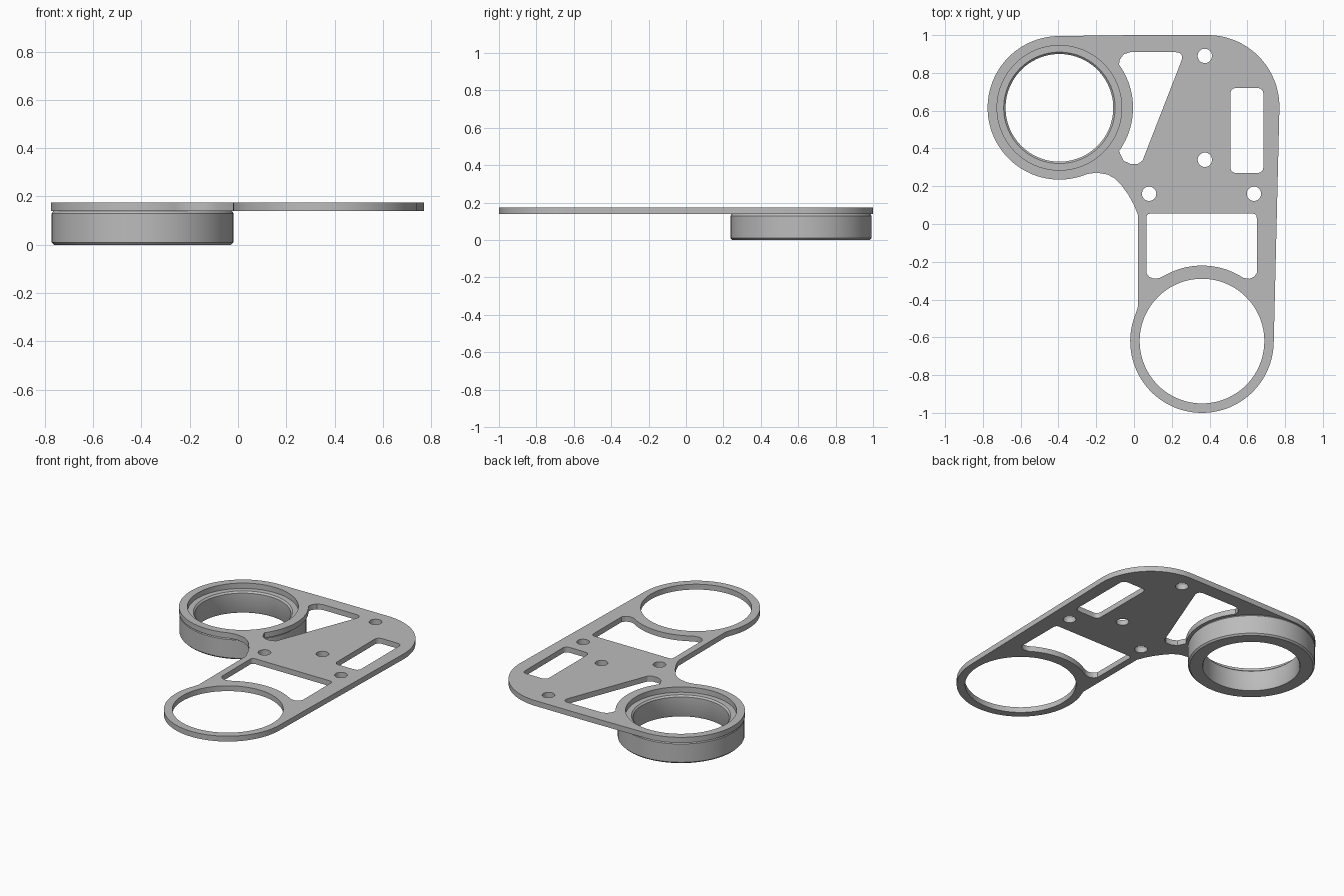
import bpy, bmesh
from math import sin, cos, pi, radians, atan2, degrees
from mathutils import Vector

cube = bpy.data.objects.get("Cube")
if cube:
    bpy.data.objects.remove(cube)

grey = bpy.data.materials.new("light grey")
grey.use_nodes = True
colour = (0.5, 0.5, 0.5, 1)
grey.diffuse_color = colour
grey.node_tree.nodes["Principled BSDF"].inputs["Base Color"].default_value = colour

UPPER, LOWER = (-0.395, 0.615), (0.36, -0.62)   # centres of the two round mounts
BOTTOM, TOP = 0.14, 0.175                       # plate faces


def arc(c, r, a0, a1, n=32):
    """Points along an arc, angles in degrees."""
    return [(c[0] + r * cos(radians(a0 + (a1 - a0) * i / n)),
             c[1] + r * sin(radians(a0 + (a1 - a0) * i / n))) for i in range(n + 1)]


def circle(c, r, n=96):
    return arc(c, r, 0, 360, n)[:-1]


def rounded(corners, r, n=6):
    """Round every corner of a polygon with a quadratic blend."""
    out = []
    for i, p in enumerate(corners):
        p = Vector(p)
        a = p + (Vector(corners[i - 1]) - p).normalized() * r
        b = p + (Vector(corners[(i + 1) % len(corners)]) - p).normalized() * r
        for k in range(n + 1):
            t = k / n
            out.append(tuple(a * (1 - t) ** 2 + p * 2 * t * (1 - t) + b * t * t))
    return out


def smooth(obj):
    bpy.ops.object.select_all(action='DESELECT')
    obj.select_set(True)
    bpy.context.view_layer.objects.active = obj
    bpy.ops.object.shade_smooth_by_angle(angle=radians(30))


def plate(name, loops):
    """Filled outline with holes, extruded to the plate thickness."""
    curve = bpy.data.curves.new(name, 'CURVE')
    curve.dimensions = '2D'
    curve.fill_mode = 'BOTH'
    curve.extrude = (TOP - BOTTOM) / 2
    for pts in loops:
        s = curve.splines.new('POLY')
        s.points.add(len(pts) - 1)
        for sp, p in zip(s.points, pts):
            sp.co = (p[0], p[1], 0, 1)
        s.use_cyclic_u = True
    temp = bpy.data.objects.new(name + " outline", curve)
    bpy.context.collection.objects.link(temp)
    bpy.context.view_layer.update()
    deps = bpy.context.evaluated_depsgraph_get()
    mesh = bpy.data.meshes.new_from_object(temp.evaluated_get(deps))
    bpy.data.objects.remove(temp)
    bm = bmesh.new()
    bm.from_mesh(mesh)
    bmesh.ops.remove_doubles(bm, verts=bm.verts, dist=0.0005)
    bmesh.ops.recalc_face_normals(bm, faces=bm.faces)
    bm.to_mesh(mesh)
    bm.free()
    mesh.materials.clear()
    mesh.materials.append(grey)
    obj = bpy.data.objects.new(name, mesh)
    obj.location.z = (TOP + BOTTOM) / 2
    bpy.context.collection.objects.link(obj)
    smooth(obj)
    return obj


def lathe(name, centre, profile, n=96):
    """Closed radius/height profile turned round a vertical axis."""
    bm = bmesh.new()
    rings = [[bm.verts.new((r * cos(2 * pi * i / n), r * sin(2 * pi * i / n), z))
              for i in range(n)] for r, z in profile]
    for k, ring in enumerate(rings):
        nxt = rings[(k + 1) % len(rings)]
        for i in range(n):
            j = (i + 1) % n
            bm.faces.new((ring[i], ring[j], nxt[j], nxt[i]))
    bmesh.ops.recalc_face_normals(bm, faces=bm.faces)
    mesh = bpy.data.meshes.new(name)
    bm.to_mesh(mesh)
    bm.free()
    mesh.materials.append(grey)
    obj = bpy.data.objects.new(name, mesh)
    obj.location = (*centre, 0)
    bpy.context.collection.objects.link(obj)
    smooth(obj)
    return obj


# Outer outline, clockwise from the top of the upper mount
outline = (
    [(0.0, 1.0)]
    + arc((0.39, 0.62), 0.38, 90, 0)
    + arc(LOWER, 0.38, 0, -203, 64)
    + [(0.02, -0.44), (0.02, 0.05), (0.0, 0.1), (-0.03, 0.155), (-0.07, 0.21),
       (-0.1, 0.24), (-0.14, 0.262), (-0.2, 0.272), (-0.25, 0.264)]
    + arc(UPPER, 0.38, -70, -270, 64)
)

# Curved triangular window beside the upper mount
side_window = (
    arc(UPPER, 0.39, -36, 36, 20)
    + [(-0.075, 0.87), (-0.055, 0.898), (-0.02, 0.91)]
    + rounded([(0.1, 0.91), (0.27, 0.91), (0.16, 0.64)], 0.055)[7:14]
    + [(0.045, 0.335), (0.02, 0.318), (-0.02, 0.318), (-0.055, 0.335)]
)

# Window above the lower mount, its floor following the round rim
lower_window = (
    rounded([(0.065, -0.1), (0.065, 0.055), (0.65, 0.055), (0.65, -0.1)], 0.025)[7:21]
    + [(0.65, -0.26), (0.635, -0.28), (0.61, -0.29), (0.58, -0.286)]
    + arc(LOWER, 0.4, 60, 120, 20)
    + [(0.135, -0.286), (0.105, -0.29), (0.08, -0.28), (0.065, -0.26)]
)

slot = rounded([(0.51, 0.27), (0.685, 0.27), (0.685, 0.72), (0.51, 0.72)], 0.035)
screw_holes = [circle(c, 0.038, 32) for c in
               ((0.375, 0.89), (0.375, 0.34), (0.08, 0.16), (0.635, 0.16))]

plate("mounting_plate", [outline, circle(UPPER, 0.33), circle(LOWER, 0.33),
                         side_window, lower_window, slot, *screw_holes])

# Deep chamfered collar hanging under the upper mount
lathe("mount_collar", UPPER, [
    (0.285, 0.01), (0.29, 0.0), (0.367, 0.0), (0.377, 0.01), (0.377, 0.13),
    (0.37, 0.14), (0.295, 0.14), (0.285, 0.13)])
